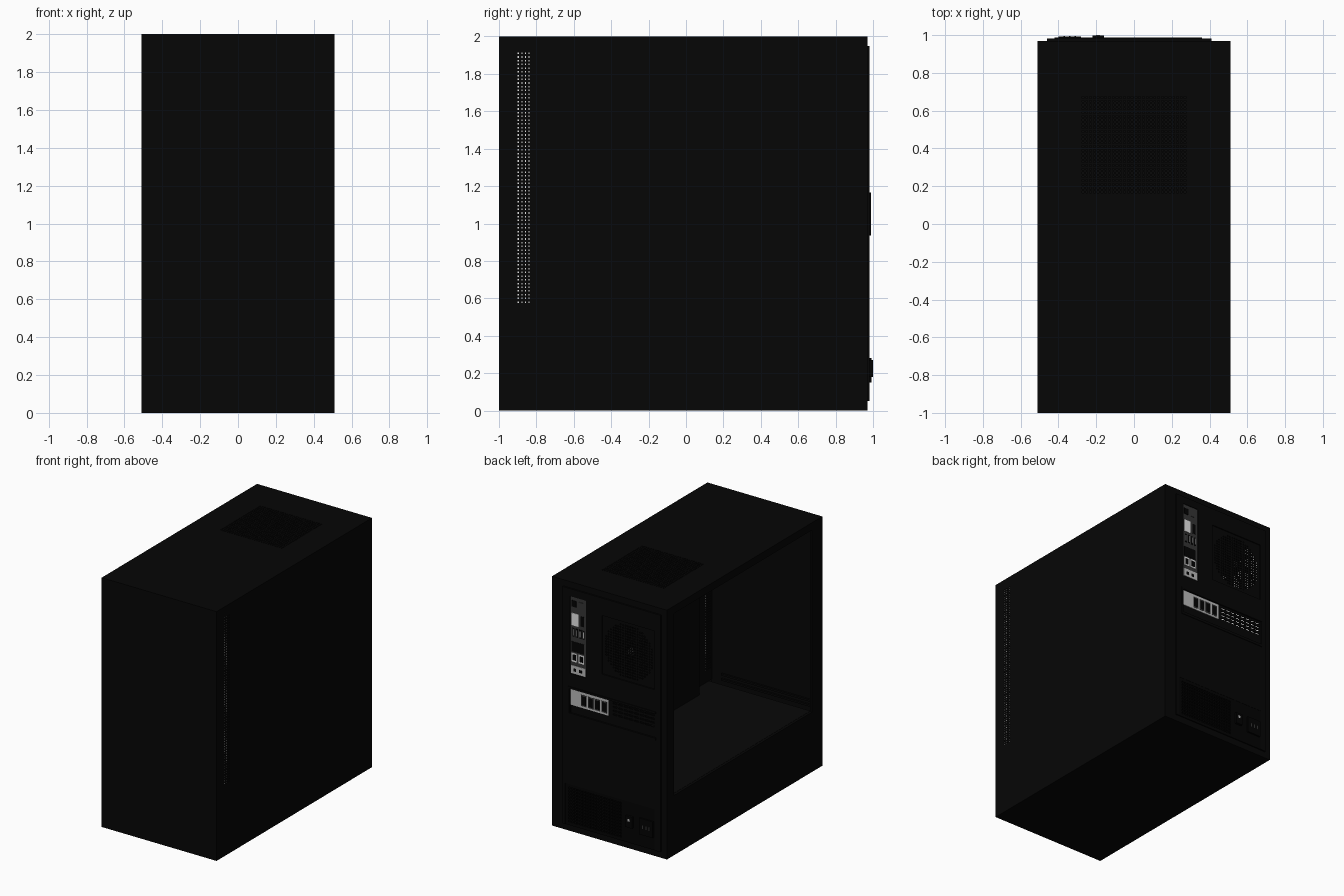
import bpy, bmesh, math
from mathutils import Vector

cube = bpy.data.objects.get("Cube")
if cube:
    bpy.data.objects.remove(cube, do_unlink=True)


def material(name, value):
    m = bpy.data.materials.new(name)
    m.use_nodes = True
    color = (value, value, value, 1)
    m.diffuse_color = color
    m.node_tree.nodes["Principled BSDF"].inputs["Base Color"].default_value = color
    return m


CASE = material("case black", 0.0018)
FLOOR = material("shroud black", 0.0025)
DARK = material("deep black", 0.0008)
SHIELD = material("shield grey", 0.035)
STEEL = material("bracket steel", 0.5)
WHITE = material("white", 0.9)


def finish(name, bm, mat):
    mesh = bpy.data.meshes.new(name)
    bm.to_mesh(mesh)
    bm.free()
    mesh.materials.append(mat)
    ob = bpy.data.objects.new(name, mesh)
    bpy.context.collection.objects.link(ob)
    return ob


def box(name, lo, hi, mat):
    bm = bmesh.new()
    bmesh.ops.create_cube(bm, size=1)
    lo, hi = Vector(lo), Vector(hi)
    for v in bm.verts:
        v.co = (lo + hi) / 2 + v.co * (hi - lo)
    return finish(name, bm, mat)


def plate(name, axis, outer, thick, us, vs, is_hole, mat):
    """Sheet normal to an axis, cut along us and vs, open where is_hole(u, v)."""
    us, vs = sorted(set(us)), sorted(set(vs))

    def place(u, v):
        co = [u, v]
        co.insert(axis, outer - thick / 2)
        return co
    bm = bmesh.new()
    grid = [[bm.verts.new(place(u, v)) for v in vs] for u in us]
    for i in range(len(us) - 1):
        for j in range(len(vs) - 1):
            if not is_hole((us[i] + us[i + 1]) / 2, (vs[j] + vs[j + 1]) / 2):
                bm.faces.new((grid[i][j], grid[i + 1][j],
                              grid[i + 1][j + 1], grid[i][j + 1]))
    bmesh.ops.delete(bm, geom=[v for v in bm.verts if not v.link_faces], context='VERTS')
    ob = finish(name, bm, mat)
    mod = ob.modifiers.new("thickness", 'SOLIDIFY')
    mod.thickness, mod.offset = thick, 0
    return ob


def slots(start, end, count, fill):
    """Evenly spaced openings between start and end."""
    pitch = (end - start) / count
    gap = pitch * (1 - fill) / 2
    return [(start + i * pitch + gap, start + (i + 1) * pitch - gap) for i in range(count)]


def perforated(name, axis, outer, thick, u_range, v_range, us, vs, mat, mask=None):
    def inside(t, spans):
        return any(a < t < b for a, b in spans)

    def hole(u, v):
        return inside(u, us) and inside(v, vs) and (mask is None or mask(u, v))
    return plate(name, axis, outer, thick,
                 list(u_range) + [t for s in us for t in s],
                 list(v_range) + [t for s in vs for t in s], hole, mat)


def windowed(name, axis, outer, thick, u_range, v_range, rects, mat):
    return plate(name, axis, outer, thick,
                 list(u_range) + [u for r in rects for u in r[:2]],
                 list(v_range) + [v for r in rects for v in r[2:]],
                 lambda u, v: any(r[0] < u < r[1] and r[2] < v < r[3] for r in rects), mat)


# Outer shell
W, BACK = 0.51, 0.97
box("front_panel", (-W, -1, 0), (W, -0.96, 2), CASE)
box("bottom_panel", (-W, -0.96, 0), (W, BACK, 0.02), CASE)
perforated("top_panel", 2, 2, 0.012, (-W, W), (-0.96, BACK),
           slots(-0.28, 0.28, 28, 0.5), slots(0.16, 0.68, 26, 0.5), CASE)
dot_cols, dot_rows = slots(-0.905, -0.83, 4, 0.42), slots(0.57, 1.92, 68, 0.42)
perforated("right_panel", 0, W, 0.01, (-0.96, BACK), (0.02, 1.988), dot_cols, dot_rows, CASE)
windowed("window_side_frame", 0, -W + 0.02, 0.02, (-0.96, BACK), (0.02, 1.988),
         [(-0.87, 0.88, 0.48, 1.94)], CASE)

# Light strips almost flush with the small side holes, outside and inside
box("outer_vent_strip", (0.502, -0.91, 0.56), (0.507, -0.825, 1.93), WHITE)
perforated("inner_vent_plate", 0, 0.42, 0.008, (-0.96, -0.6), (0.48, 1.98),
           dot_cols, dot_rows, CASE)
box("inner_vent_strip", (0.415, -0.91, 0.56), (0.418, -0.825, 1.93), WHITE)

# Interior
box("power_shroud", (-0.488, -0.88, 0.46), (0.42, 0.95, 0.48), FLOOR)
box("board_tray", (0.33, -0.64, 0.48), (0.345, 0.95, 1.985), CASE)
box("inner_front_wall", (-0.488, -0.93, 0.02), (0.42, -0.915, 1.985), CASE)
for z in (0.5, 0.54):
    box("front_wall_rib", (-0.48, -0.915, z), (0.32, -0.9, z + 0.015), CASE)

# Rear sheet with a raised inner sheet sharing the same openings
IO, FAN = (0.2, 0.34, 1.27, 1.89), (-0.41, 0.06, 1.34, 1.81)
CARD, SUPPLY = (-0.42, 0.34, 0.94, 1.15), (-0.41, 0.385, 0.05, 0.38)
openings = [IO, FAN, CARD, SUPPLY]
windowed("rear_panel", 1, BACK, 0.012, (-W, W), (0.02, 1.988), openings, CASE)
windowed("rear_raised_sheet", 1, 0.982, 0.013, (-0.46, 0.41), (0.05, 1.95), openings, CASE)


def rear(name, rect, y0, y1, mat):
    return box(name, (rect[0], y0, rect[2]), (rect[1], y1, rect[3]), mat)


# Port shield and its sockets: left, right, bottom, top, colour
rear("port_shield", IO, 0.95, 0.976, SHIELD)
for x0, x1, z0, z1, mat in (
        (0.29, 0.33, 1.81, 1.86, DARK), (0.23, 0.27, 1.81, 1.86, SHIELD),
        (0.27, 0.33, 1.66, 1.76, WHITE), (0.22, 0.25, 1.67, 1.75, DARK),
        (0.22, 0.33, 1.45, 1.53, DARK),
        (0.28, 0.33, 1.37, 1.44, WHITE), (0.22, 0.27, 1.37, 1.44, WHITE),
        (0.205, 0.335, 1.275, 1.34, STEEL)):
    rear("port", (x0, x1, z0, z1), 0.965, 0.979, mat)
for x0 in (0.28, 0.22):
    rear("port_mouth", (x0 + 0.01, x0 + 0.04, 1.383, 1.428), 0.97, 0.981, DARK)
for x0, x1 in slots(0.21, 0.33, 4, 0.6):
    rear("port_slot", (x0, x1, 1.57, 1.64), 0.965, 0.978, DARK)
    rear("port_tongue", (x0 + 0.005, x0 + 0.011, 1.58, 1.63), 0.97, 0.98, STEEL)
for x in (0.3, 0.25):
    rear("audio_jack", (x - 0.011, x + 0.011, 1.295, 1.317), 0.97, 0.981, DARK)

# Rear fan grille and fan
fx, fz, radius = -0.175, 1.575, 0.22
perforated("rear_fan_grille", 1, 0.972, 0.008, FAN[:2], FAN[2:],
           slots(FAN[0], FAN[1], 22, 0.5), slots(FAN[2], FAN[3], 22, 0.5), CASE,
           lambda u, v: math.hypot(u - fx, v - fz) < radius)
for name, r, y, mat in (("fan_hub", 0.075, 0.91, DARK), ("fan_hub_cap", 0.03, 0.923, STEEL)):
    bm = bmesh.new()
    bmesh.ops.create_cone(bm, cap_ends=True, segments=24, radius1=r, radius2=r, depth=0.08)
    hub = finish(name, bm, mat)
    hub.location, hub.rotation_euler.x = (fx, y, fz), math.pi / 2
bm = bmesh.new()
blades = 7
for k in range(blades):
    rows = []
    for r, spread in ((0.07, 0.3), (0.15, 0.32), (0.22, 0.34)):
        mid = k * math.tau / blades + r * 2
        rows.append([bm.verts.new((fx + r * math.cos(mid + s * spread), 0.91 + s * 0.03,
                                   fz + r * math.sin(mid + s * spread))) for s in (-1, 1)])
    for a, b in zip(rows, rows[1:]):
        bm.faces.new((a[0], a[1], b[1], b[0]))
fan = finish("fan_blades", bm, DARK)
fan.modifiers.new("thickness", 'SOLIDIFY').thickness = 0.006

# Expansion card bracket, vented covers and retaining lips
rear("card_bracket", (0.0, 0.34, 1.02, 1.145), 0.955, 0.98, STEEL)
for x0, x1 in slots(0.01, 0.25, 4, 0.8):
    rear("video_port", (x0, x1, 1.035, 1.125), 0.97, 0.982, SHIELD)
    rear("video_port_mouth", (x0 + 0.006, x1 - 0.006, 1.045, 1.115), 0.97, 0.983, DARK)
perforated("slot_vents", 1, 0.975, 0.01, CARD[:2], (0.94, 1.15),
           slots(-0.41, -0.03, 8, 0.75), slots(1.025, 1.145, 4, 0.4), CASE)
for name, rect in (("slot_lower_lip", (-0.42, 0.36, 0.935, 0.955)),
                   ("slot_upper_lip", (-0.42, 0.36, 1.15, 1.165)),
                   ("slot_side_lip", (0.345, 0.36, 0.955, 1.15))):
    rear(name, rect, 0.97, 0.988, CASE)

# Power supply: body, honeycomb area, socket and switch
rear("power_supply", SUPPLY, 0.4, 0.966, DARK)
perforated("power_grille", 1, 0.98, 0.008, SUPPLY[:2], SUPPLY[2:],
           slots(-0.12, 0.36, 20, 0.65), slots(0.07, 0.36, 12, 0.65), DARK)
rear("power_socket", (-0.4, -0.28, 0.15, 0.28), 0.97, 0.993, DARK)
rear("power_switch", (-0.22, -0.16, 0.18, 0.27), 0.97, 0.999, DARK)
rear("switch_mark", (-0.2, -0.18, 0.23, 0.25), 0.99, 1.0, STEEL)
for x in (-0.37, -0.34, -0.31):
    rear("socket_pin", (x - 0.004, x + 0.004, 0.2, 0.23), 0.98, 0.995, SHIELD)
